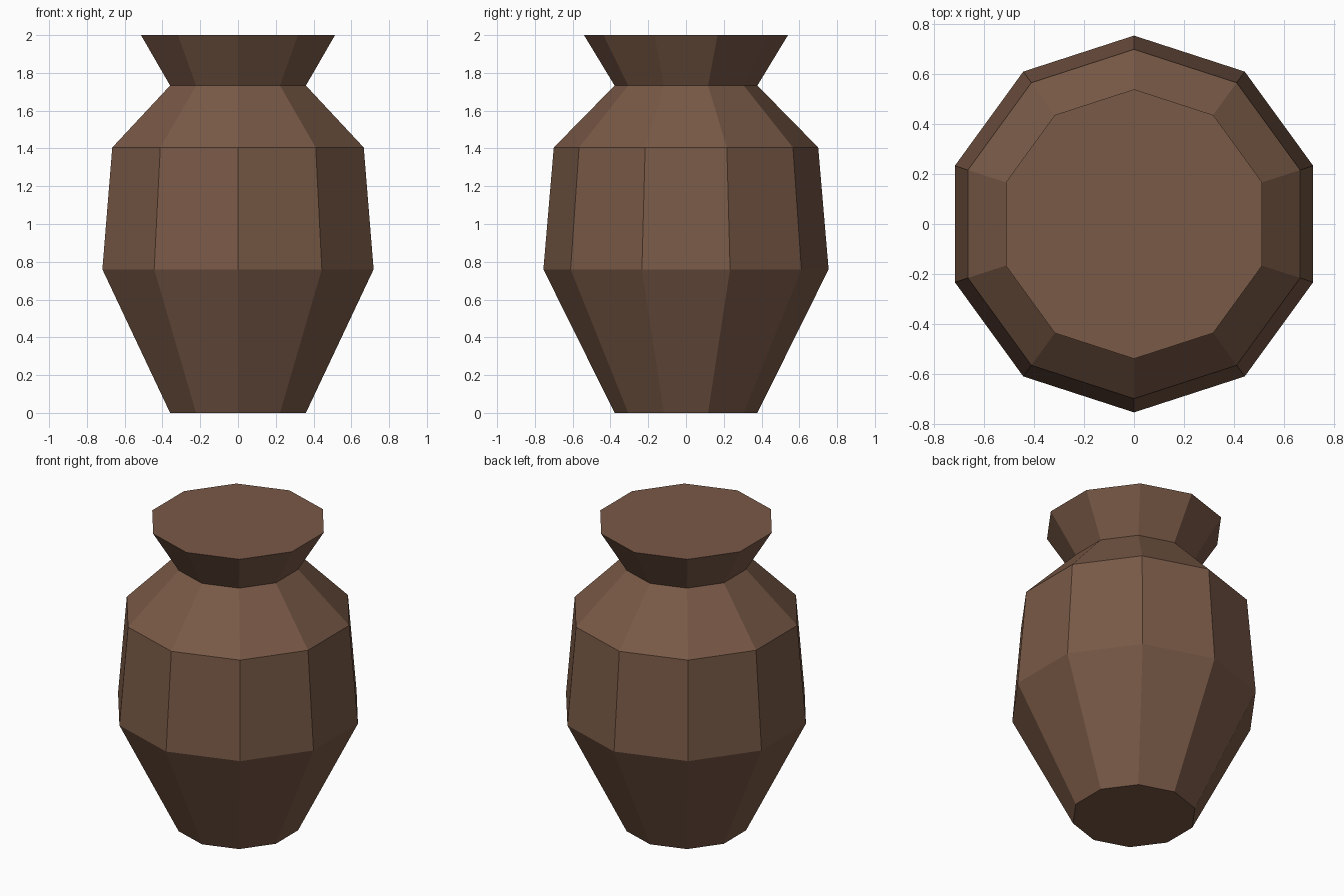
import bpy
import bmesh
from math import pi, sin, cos

cube = bpy.data.objects.get("Cube")
if cube:
    bpy.data.objects.remove(cube, do_unlink=True)

SIDES = 10

# Brown clay
clay = bpy.data.materials.new("brown_clay")
clay.use_nodes = True
colour = (0.19, 0.10, 0.062, 1.0)
clay.diffuse_color = colour
clay.node_tree.nodes["Principled BSDF"].inputs["Base Color"].default_value = colour

# Vase profile from foot to rim: (radius, height)
profile = [(0.378, 0), (0.755, 0.76), (0.70, 1.405), (0.378, 1.733), (0.54, 2)]

# Ten-sided rings with a corner facing front and back
bm = bmesh.new()
rings = []
for radius, height in profile:
    angles = [pi / 2 + 2 * pi * i / SIDES for i in range(SIDES)]
    rings.append([bm.verts.new((radius * cos(a), radius * sin(a), height)) for a in angles])

# Walls between neighbouring rings
for low, high in zip(rings, rings[1:]):
    for i in range(SIDES):
        j = (i + 1) % SIDES
        bm.faces.new((low[i], low[j], high[j], high[i]))

# Flat foot and closed top
bm.faces.new(rings[0][::-1])
bm.faces.new(rings[-1])

mesh = bpy.data.meshes.new("vase")
bm.to_mesh(mesh)
bm.free()
mesh.materials.append(clay)
vase = bpy.data.objects.new("vase", mesh)
bpy.context.collection.objects.link(vase)
